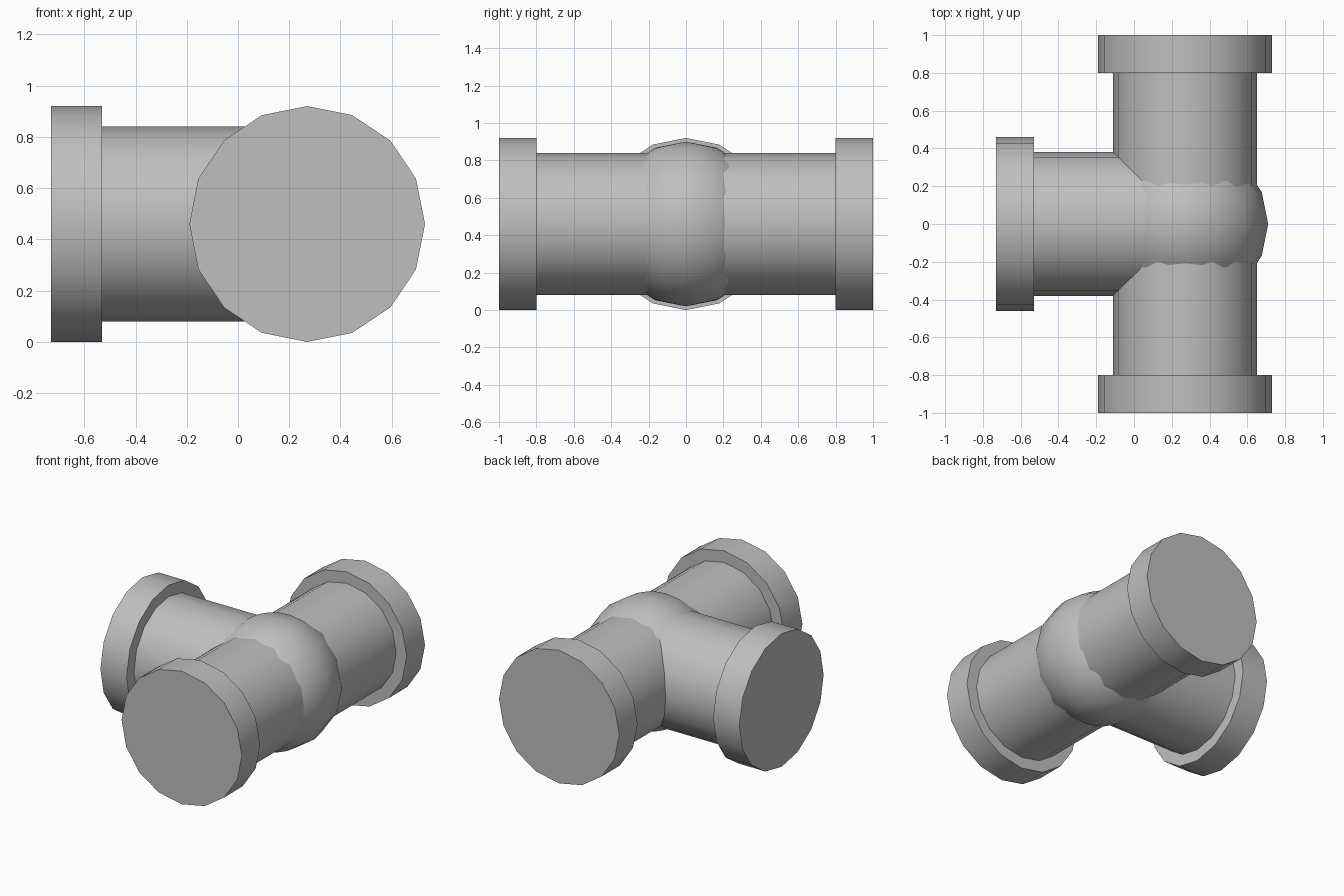
import bpy
import math
from mathutils import Matrix, Vector

cube = bpy.data.objects.get("Cube")
if cube:
    bpy.data.objects.remove(cube, do_unlink=True)

# Single plain grey
grey = bpy.data.materials.new("pipe grey")
grey.use_nodes = True
colour = (0.52, 0.52, 0.52, 1)
grey.diffuse_color = colour
grey.node_tree.nodes["Principled BSDF"].inputs["Base Color"].default_value = colour

SIDES = 16
PIPE_R, FLANGE_R, JOINT_R = 0.38, 0.46, 0.44
FLANGE_LEN = 0.2
CENTRE = Vector((0.27, 0, FLANGE_R))


def finish(obj, name):
    obj.name = name
    obj.data.materials.append(grey)
    bpy.ops.object.shade_smooth_by_angle(angle=math.radians(30))


def tube(name, radius, direction, start, end):
    """Closed cylinder along a direction from the joint centre."""
    bpy.ops.mesh.primitive_cylinder_add(vertices=SIDES, radius=radius, depth=end - start)
    obj = bpy.context.object
    turn = direction.to_track_quat("Z", "Y").to_matrix().to_4x4()
    obj.data.transform(turn)
    obj.location = CENTRE + direction * (start + end) / 2
    finish(obj, name)


# Three arms, each a pipe with a wider end flange
arms = {
    "front": (Vector((0, -1, 0)), 1.0),
    "back": (Vector((0, 1, 0)), 1.0),
    "right": (Vector((-1, 0, 0)), 1.0),
}
for side, (direction, reach) in arms.items():
    tube(side + "_pipe", PIPE_R, direction, 0, reach - FLANGE_LEN)
    tube(side + "_flange", FLANGE_R, direction, reach - FLANGE_LEN, reach)

# Rounded joint where the arms meet
bpy.ops.mesh.primitive_uv_sphere_add(segments=SIDES, ring_count=SIDES // 2,
                                     radius=JOINT_R, location=CENTRE)
finish(bpy.context.object, "joint_ball")
